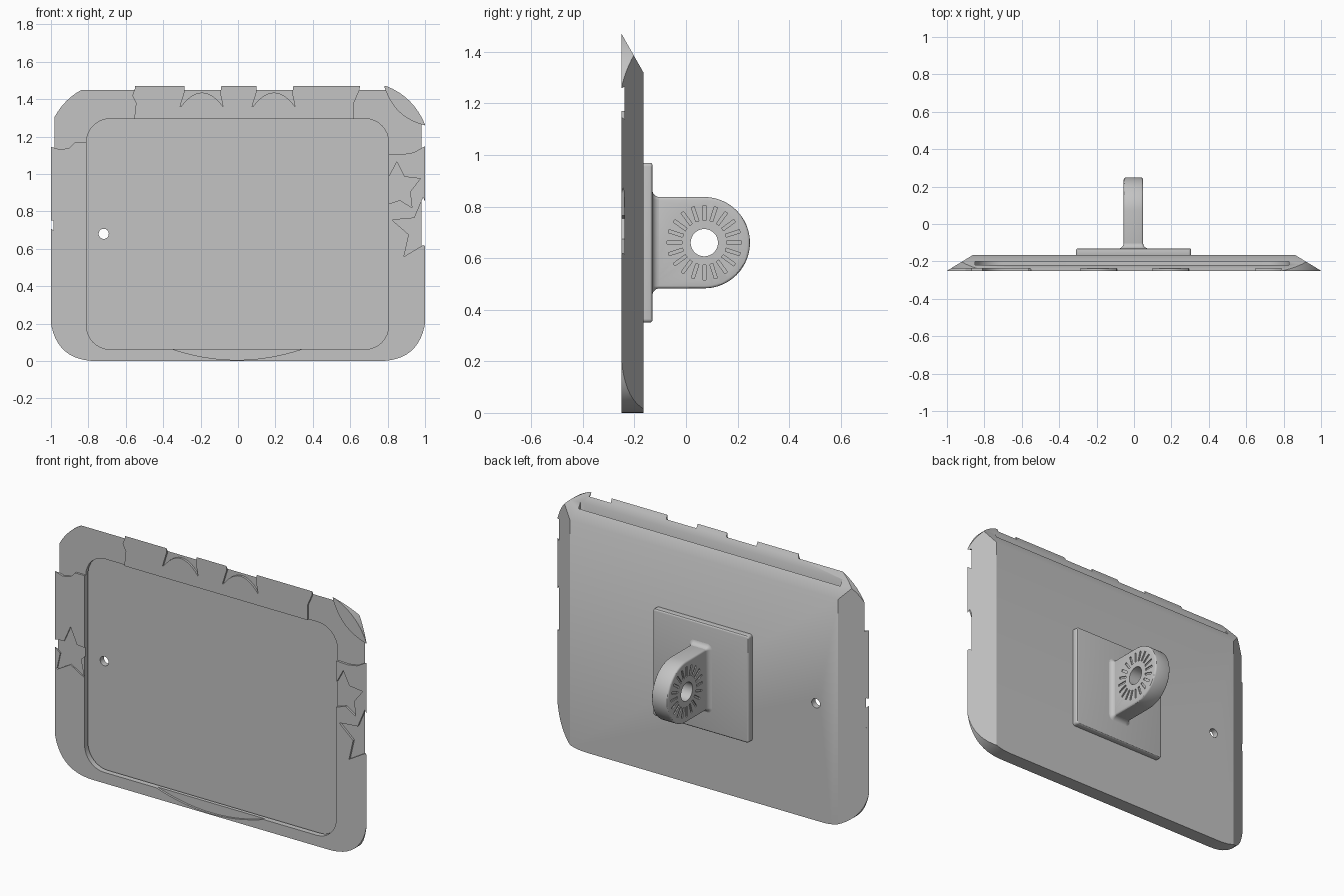
import bpy, bmesh, math
from mathutils import Vector

cube = bpy.data.objects.get("Cube")
if cube:
    bpy.data.objects.remove(cube, do_unlink=True)

grey = bpy.data.materials.new("plain_grey")
grey.use_nodes = True
grey.diffuse_color = (0.55, 0.55, 0.55, 1)
grey.node_tree.nodes["Principled BSDF"].inputs["Base Color"].default_value = (0.55, 0.55, 0.55, 1)


def arc(p, q, bulge, n=12):
    """Curved line from p to q, bulging to the left of its direction."""
    p, q = Vector(p), Vector(q)
    d = q - p
    side = Vector((-d.y, d.x)).normalized()
    return [tuple(p + d * t + side * (4 * bulge * t * (1 - t)))
            for t in (i / n for i in range(n + 1))]


def ring(cx, cz, r, start=0, end=360, n=32):
    steps = n if end - start == 360 else n + 1
    angles = [math.radians(start + (end - start) * i / n) for i in range(steps)]
    return [(cx + r * math.cos(a), cz + r * math.sin(a)) for a in angles]


def rounded_rect(x0, x1, z0, z1, r):
    return (ring(x1 - r, z1 - r, r, 0, 90, 8) + ring(x0 + r, z1 - r, r, 90, 180, 8)
            + ring(x0 + r, z0 + r, r, 180, 270, 8) + ring(x1 - r, z0 + r, r, 270, 359.99, 8))


def star(cx, cz, outer, inner):
    return [(cx + r * math.cos(a), cz + r * math.sin(a))
            for i in range(10)
            for r, a in [((outer, inner)[i % 2], math.pi / 2 + i * math.pi / 5)]]


def finish(name, bm):
    bmesh.ops.recalc_face_normals(bm, faces=bm.faces[:])
    mesh = bpy.data.meshes.new(name)
    bm.to_mesh(mesh)
    bm.free()
    mesh.materials.append(grey)
    ob = bpy.data.objects.new(name, mesh)
    bpy.context.collection.objects.link(ob)
    return ob


def loft(name, sections):
    """Skin closed rings of 3D points and cap both ends."""
    bm = bmesh.new()
    rings = [[bm.verts.new(p) for p in s] for s in sections]
    n = len(rings[0])
    for a, b in zip(rings, rings[1:]):
        for i in range(n):
            bm.faces.new((a[i], a[(i + 1) % n], b[(i + 1) % n], b[i]))
    bm.faces.new(rings[0])
    bm.faces.new(rings[-1])
    return finish(name, bm)


def prism(name, pts, lo, hi, axis="y"):
    """Extrude a profile (x, z) along y, or a profile (y, z) along x."""
    place = (lambda p, d: (p[0], d, p[1])) if axis == "y" else (lambda p, d: (d, p[0], p[1]))
    return loft(name, [[place(p, d) for p in pts] for d in (lo, hi)])


def apply(ob, mod):
    bpy.context.view_layer.objects.active = ob
    bpy.ops.object.modifier_apply(modifier=mod.name)


def carve(ob, cutter, operation="DIFFERENCE"):
    mod = ob.modifiers.new("carve", "BOOLEAN")
    mod.operation, mod.object, mod.solver = operation, cutter, "EXACT"
    apply(ob, mod)
    bpy.data.objects.remove(cutter, do_unlink=True)


def bevel(ob, width):
    mod = ob.modifiers.new("bevel", "BEVEL")
    mod.width, mod.segments, mod.limit_method = width, 3, "ANGLE"
    apply(ob, mod)


# Tray body: rounded outline trimmed by sloping top and sides
FRONT, BACK = -0.25, -0.165
right_half = (arc((0.75, 0), (1.003, 0.22), -0.075)
              + arc((1.003, 1.255), (0.78, 1.475), -0.036))
outline = right_half + [(-x, z) for x, z in reversed(right_half)]
tray = prism("tray", outline, FRONT - 0.05, BACK + 0.05)


def slope_section(y, half, top):
    return [(-half, y, -0.5), (half, y, -0.5), (half, y, top), (-half, y, top)]


carve(tray, loft("slopes", [slope_section(FRONT, 1, 1.47), slope_section(BACK, 0.86, 1.32)]),
      "INTERSECT")

# Lowered border areas around the raised decoration
leaf_edge = arc((1.02, 1.255), (0.78, 1.475), 0.05)
lowered = [
    [(-0.55, 1.5), (-0.55, 1.46), (-0.565, 1.42), (-0.545, 1.38), (-0.56, 1.25), (-0.7, 1.17),
     (-0.87, 1.17), (-0.9, 1.14), (-0.95, 1.13), (-1.03, 1.155), (-1.03, 1.5)],
    [(0.78, 1.5), (0.655, 1.5), (0.65, 1.45), (0.62, 1.38), (0.62, 1.25), (0.75, 1.11),
     (0.88, 1.105), (0.94, 1.115), (1.02, 1.16)] + leaf_edge,
    [(0.85, 1.065), (0.89, 0.985), (0.975, 0.975), (0.92, 0.905), (0.93, 0.82),
     (0.866, 0.86), (0.79, 0.835), (0.79, 1.0), (0.81, 0.99)],
    star(0.99, 0.7, 0.175, 0.08),
    arc((-0.37, 0.07), (0.36, 0.07), -0.064, 20),
]
# Crescent notches in the top border
for cx in (-0.195, 0.19):
    lowered.append([(cx - 0.09, 1.5), (cx - 0.09, 1.44), (cx - 0.115, 1.36)]
                   + arc((cx - 0.11, 1.36), (cx + 0.115, 1.36), 0.075)
                   + [(cx + 0.1, 1.43), (cx + 0.11, 1.5)])
for pts in lowered:
    carve(tray, prism("lowered", pts, -0.3, FRONT + 0.012))
carve(tray, prism("left_star", star(-0.9, 0.7, 0.15, 0.07), -0.3, FRONT + 0.008))

# Window, slide-in slot from the top, and small through hole
carve(tray, prism("slot", rounded_rect(-0.85, 0.83, 0.035, 1.7, 0.15), -0.218, -0.2))
carve(tray, prism("window", rounded_rect(-0.81, 0.805, 0.063, 1.295, 0.125), -0.3, -0.206))
carve(tray, prism("pin_hole", ring(-0.718, 0.68, 0.027), -0.3, -0.1))

# Mounting plate on the back
MID_X, MID_Z = -0.003, 0.66
plate = prism("mounting_plate", rounded_rect(-0.31, 0.305, 0.35, 0.97, 0.015), BACK - 0.01, -0.13)
bevel(plate, 0.01)

# Lug with rounded end and pivot hole
HALF, RADIUS, PIVOT = 0.052, 0.177, 0.071
profile = [(-0.15, MID_Z - RADIUS)] + ring(PIVOT, MID_Z, RADIUS, -90, 90) + [(-0.15, MID_Z + RADIUS)]
lug = prism("lug", profile, MID_X - HALF, MID_X + HALF, "x")
bevel(lug, 0.01)
carve(lug, prism("pivot_hole", ring(PIVOT, MID_Z, 0.053), -0.3, 0.3, "x"))

# Radial index grooves on both lug faces
TICKS = 20
for side in (-1, 1):
    face = MID_X + side * HALF
    bm = bmesh.new()
    for k in range(TICKS):
        a = 2 * math.pi * k / TICKS
        u, v = Vector((0, math.cos(a), math.sin(a))), Vector((0, -math.sin(a), math.cos(a)))
        centre = Vector((face, PIVOT, MID_Z)) + u * 0.116
        made = bmesh.ops.create_cube(bm, size=1)["verts"]
        for p in made:
            p.co = centre + Vector((p.co.x * 0.012, 0, 0)) + u * p.co.y * 0.058 + v * p.co.z * 0.012
    carve(lug, finish("grooves", bm))

# Flared fillet where the lug meets the plate
FILLET = 0.03
sections = []
for i in range(7):
    a = math.pi / 2 * i / 6
    grow = FILLET * (1 - math.sin(a)) - 0.0005
    y = -0.131 + FILLET * (1 - math.cos(a))
    hx, hz = HALF + grow, RADIUS + grow
    sections.append([(x, y, z) for x, z in rounded_rect(
        MID_X - hx, MID_X + hx, MID_Z - hz, MID_Z + hz, 0.01 + max(grow, 0))])
fillet = loft("lug_fillet", sections)

# Smooth curved faces, keep edges sharp
for ob in bpy.context.view_layer.objects:
    ob.select_set(ob in (tray, plate, lug, fillet))
bpy.context.view_layer.objects.active = tray
bpy.ops.object.shade_smooth_by_angle(angle=math.radians(30))
